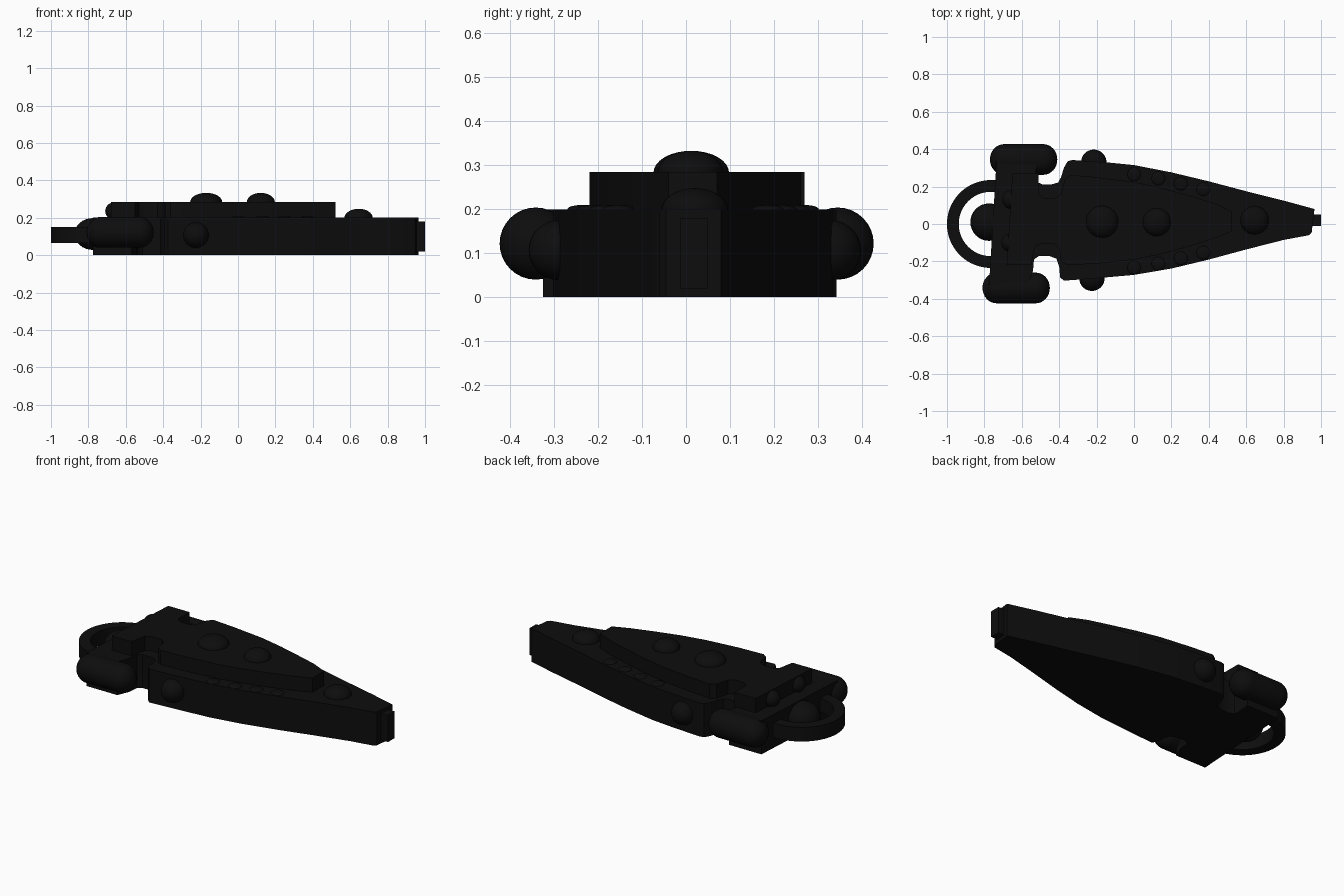
import bpy, bmesh, math
from mathutils import Vector

if "Cube" in bpy.data.objects:
    bpy.data.objects.remove(bpy.data.objects["Cube"])

black = bpy.data.materials.new("matte black")
black.diffuse_color = (0.004, 0.004, 0.004, 1)
black.use_nodes = True
black.node_tree.nodes["Principled BSDF"].inputs["Base Color"].default_value = black.diffuse_color


def finish(name, bm):
    bmesh.ops.recalc_face_normals(bm, faces=bm.faces)
    me = bpy.data.meshes.new(name)
    bm.to_mesh(me)
    bm.free()
    me.materials.append(black)
    ob = bpy.data.objects.new(name, me)
    bpy.context.collection.objects.link(ob)
    bpy.ops.object.select_all(action='DESELECT')
    ob.select_set(True)
    bpy.context.view_layer.objects.active = ob
    bpy.ops.object.shade_smooth_by_angle(angle=math.radians(35))
    return ob


def slab(name, pts, z0, z1):
    bm = bmesh.new()
    face = bm.faces.new([bm.verts.new((x, y, z0)) for x, y in pts])
    out = bmesh.ops.extrude_face_region(bm, geom=[face])
    bmesh.ops.translate(bm, vec=(0, 0, z1 - z0),
                        verts=[v for v in out["geom"] if isinstance(v, bmesh.types.BMVert)])
    return finish(name, bm)


def ball(name, loc, size):
    bm = bmesh.new()
    bmesh.ops.create_uvsphere(bm, u_segments=32, v_segments=16, radius=1)
    for v in bm.verts:
        v.co = Vector(loc) + Vector([a * b for a, b in zip(v.co, size)])
    return finish(name, bm)


# Hull: tapered body, narrow neck and rear crossbar in one outline
slab("hull", [
    (0.965, 0.08), (0.8, 0.125), (0.6, 0.175), (0.4, 0.228), (0.2, 0.276), (0.0, 0.315),
    (-0.15, 0.33), (-0.33, 0.342), (-0.355, 0.335), (-0.375, 0.30), (-0.39, 0.25),
    (-0.405, 0.222), (-0.44, 0.212), (-0.49, 0.212), (-0.52, 0.225), (-0.525, 0.25),
    (-0.52, 0.338), (-0.735, 0.338),
    (-0.775, -0.325), (-0.57, -0.325), (-0.54, -0.25), (-0.535, -0.19), (-0.51, -0.172),
    (-0.45, -0.172), (-0.415, -0.185), (-0.40, -0.23), (-0.395, -0.285), (-0.375, -0.303),
    (-0.2, -0.29), (0.0, -0.272), (0.2, -0.238), (0.4, -0.19), (0.6, -0.136),
    (0.8, -0.085), (0.935, -0.06), (0.95, -0.045)], 0, 0.2)

# Raised deck following the hull outline
slab("upper_deck", [
    (0.52, 0.07), (0.42, 0.115), (0.3, 0.15), (0.15, 0.192), (0.0, 0.225), (-0.2, 0.25),
    (-0.34, 0.262), (-0.37, 0.24), (-0.39, 0.16), (-0.42, 0.14), (-0.48, 0.14),
    (-0.51, 0.16), (-0.51, 0.27), (-0.65, 0.27),
    (-0.68, -0.22), (-0.55, -0.22), (-0.53, -0.12), (-0.5, -0.105), (-0.43, -0.105),
    (-0.40, -0.13), (-0.39, -0.20), (-0.36, -0.22), (-0.2, -0.212), (0.0, -0.19),
    (0.15, -0.16), (0.3, -0.118), (0.42, -0.08), (0.52, -0.04)], 0.19, 0.285)

# Nose plate
slab("nose_tip", [(0.9, -0.012), (1.0, -0.012), (1.0, 0.05), (0.9, 0.05)], 0.02, 0.18)

# Keyring loop at the rear
N = 32
arc = [math.pi / 2 + math.pi * i / N for i in range(N + 1)]
loop = [(-0.7, 0.235)] + [(-0.765 + 0.235 * math.cos(a), 0.235 * math.sin(a)) for a in arc] + [(-0.7, -0.235)]
loop += [(-0.7, -0.172)] + [(-0.765 + 0.172 * math.cos(a), 0.172 * math.sin(a)) for a in reversed(arc)] + [(-0.7, 0.172)]
slab("ring_loop", loop, 0.065, 0.15)

# Engine pods: lathed capsules along x
for name, cx, cy in (("left_engine", -0.59, 0.345), ("right_engine", -0.63, -0.342)):
    bm = bmesh.new()
    R, half, c = 0.082, 0.18, 0.075
    quarter = [math.pi / 2 * i / 8 for i in range(9)]
    prof = [(half - c + c * math.cos(a), R * math.sin(a)) for a in quarter]
    prof += [(-x, r) for x, r in reversed(prof)]
    vs = [bm.verts.new((cx + x, cy, 0.122 + r)) for x, r in prof]
    es = [bm.edges.new(p) for p in zip(vs, vs[1:])]
    bmesh.ops.spin(bm, geom=vs + es, cent=(cx, cy, 0.122), axis=(1, 0, 0),
                   angle=2 * math.pi, steps=32, use_merge=True)
    bmesh.ops.remove_doubles(bm, verts=bm.verts, dist=1e-4)
    finish(name, bm)

# Domes on top, sides and rear
ball("rear_deck_dome", (-0.17, 0.012, 0.283), (0.086, 0.086, 0.05))
ball("front_deck_dome", (0.122, 0.01, 0.283), (0.075, 0.075, 0.05))
ball("bow_dome", (0.645, 0.02, 0.198), (0.076, 0.076, 0.05))
ball("left_side_dome", (-0.215, 0.33, 0.107), (0.068, 0.068, 0.068))
ball("right_side_dome", (-0.225, -0.29, 0.107), (0.068, 0.068, 0.068))
ball("main_thruster", (-0.775, 0.01, 0.113), (0.1, 0.1, 0.085))
for i, (x, y) in enumerate(((-0.655, 0.13), (-0.66, -0.1))):
    ball(f"small_thruster_{i}", (x, y, 0.235), (0.05, 0.05, 0.048))

# Low studs along both side ledges
for i, (x, w) in enumerate(((0.0, 0.25), (0.13, 0.228), (0.25, 0.2), (0.37, 0.17))):
    for side, s in (("left", 1), ("right", -1)):
        ball(f"{side}_stud_{i}", (x, 0.016 + s * w, 0.2), (0.036, 0.036, 0.01))
